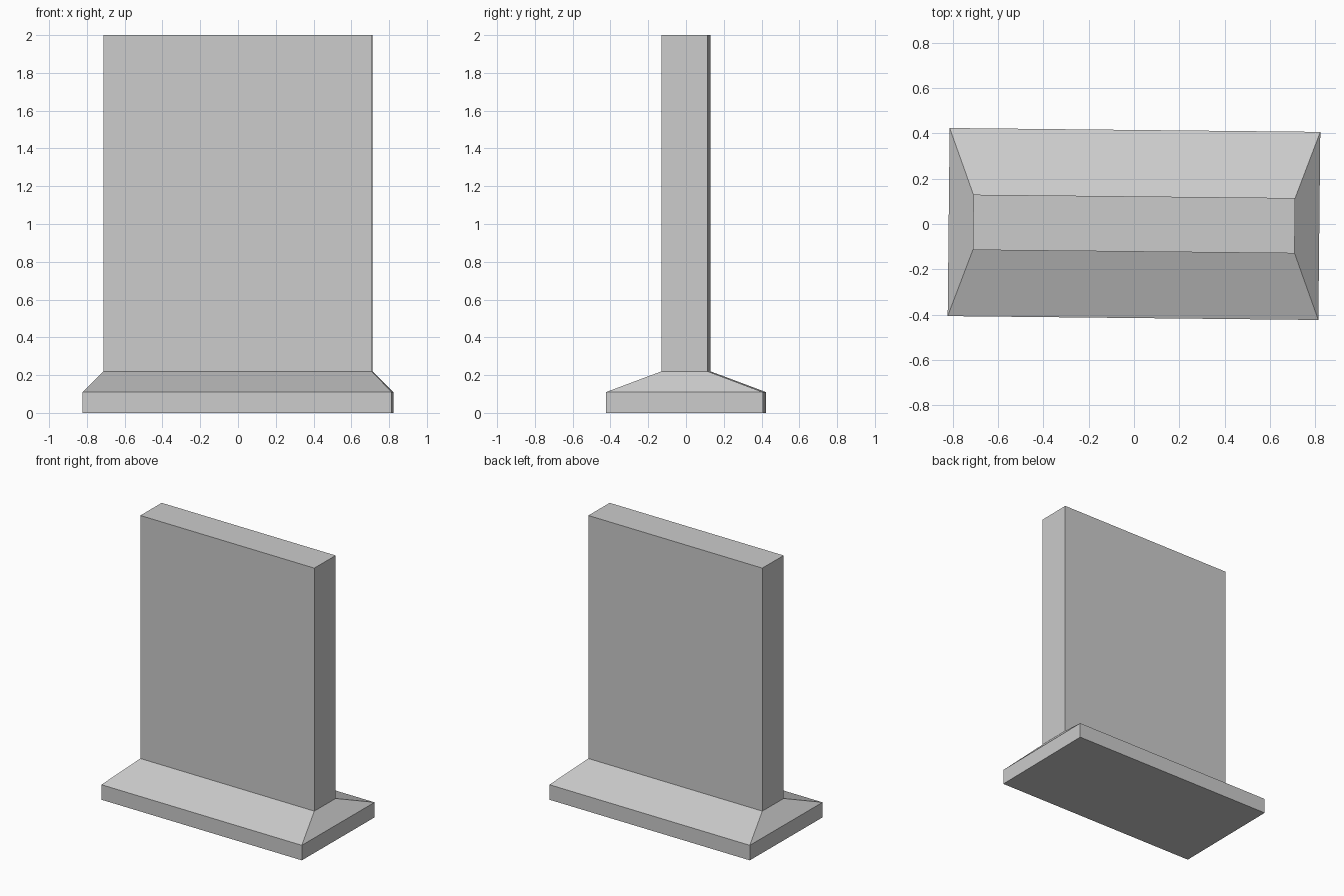
import bpy
import bmesh
import math

cube = bpy.data.objects.get("Cube")
if cube:
    bpy.data.objects.remove(cube, do_unlink=True)

TURN = math.radians(-0.6)  # the whole pier sits slightly turned

concrete = bpy.data.materials.new("concrete grey")
concrete.use_nodes = True
colour = (0.6, 0.6, 0.6, 1)
concrete.diffuse_color = colour
concrete.node_tree.nodes["Principled BSDF"].inputs["Base Color"].default_value = colour


def loft(name, rings, cap_bottom, cap_top):
    """Stack rectangles (half width, half depth, height) and skin them."""
    bm = bmesh.new()
    loops = [[bm.verts.new((sx * w, sy * d, z))
              for sx, sy in ((-1, -1), (1, -1), (1, 1), (-1, 1))]
             for w, d, z in rings]
    for low, high in zip(loops, loops[1:]):
        for i in range(4):
            j = (i + 1) % 4
            bm.faces.new((low[i], low[j], high[j], high[i]))
    if cap_bottom:
        bm.faces.new(loops[0][::-1])
    if cap_top:
        bm.faces.new(loops[-1])
    mesh = bpy.data.meshes.new(name)
    bm.to_mesh(mesh)
    bm.free()
    mesh.materials.append(concrete)
    obj = bpy.data.objects.new(name, mesh)
    obj.rotation_euler.z = TURN
    bpy.context.collection.objects.link(obj)
    return obj


# Footing: plinth with a sloped shoulder, open where the wall stands
neck = (0.71, 0.122, 0.22)
loft("footing", [(0.818, 0.415, 0), (0.818, 0.415, 0.11), neck], True, False)

# Upright wall slab
loft("wall", [neck, (0.71, 0.122, 2)], False, True)
